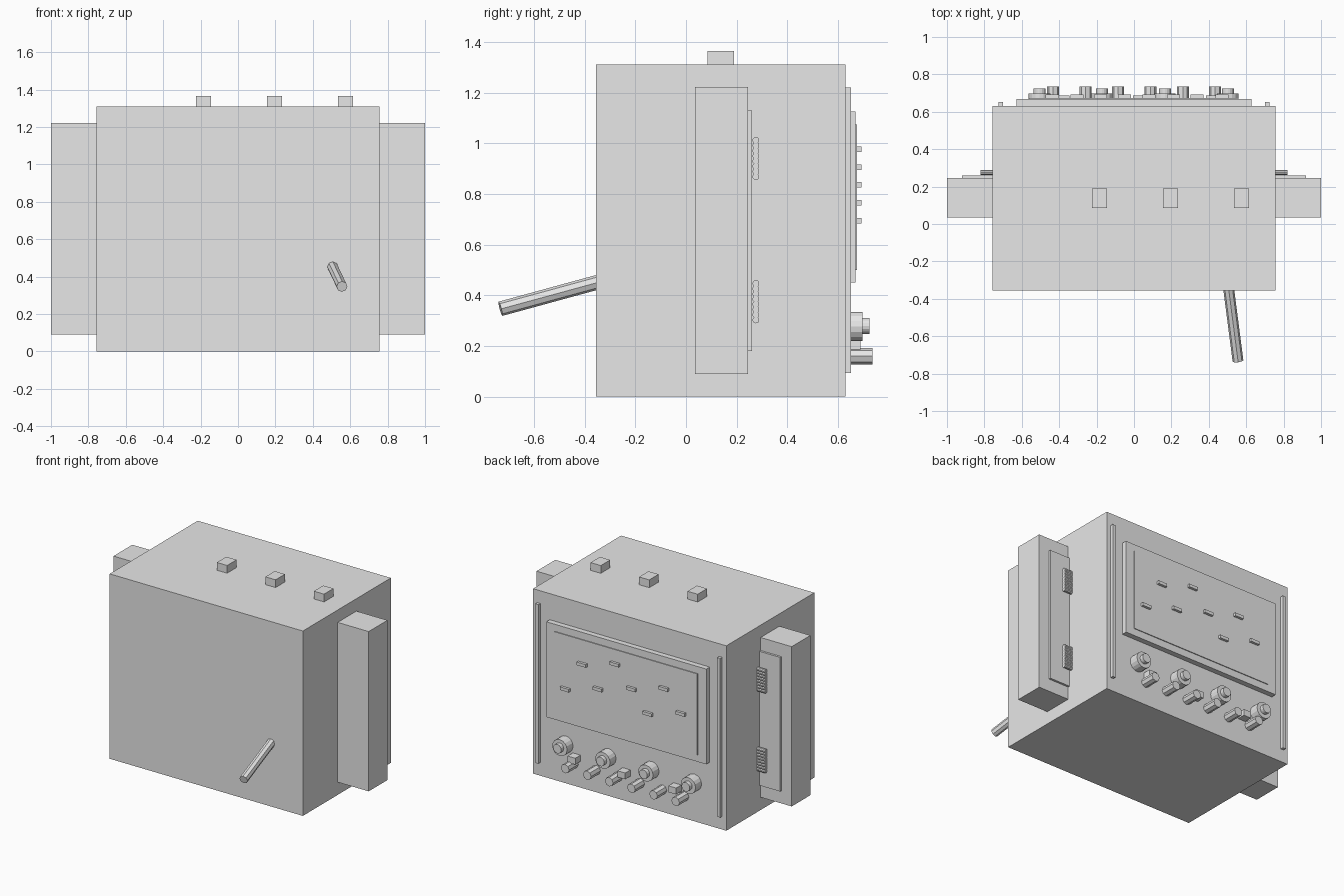
import bpy
from mathutils import Vector

if "Cube" in bpy.data.objects:
    bpy.data.objects.remove(bpy.data.objects["Cube"], do_unlink=True)

grey = bpy.data.materials.new("light grey")
grey.use_nodes = True
grey.diffuse_color = (0.8, 0.8, 0.8, 1)
grey.node_tree.nodes["Principled BSDF"].inputs["Base Color"].default_value = (0.8, 0.8, 0.8, 1)


def finish(name):
    ob = bpy.context.object
    ob.name = name
    ob.data.materials.append(grey)
    return ob


def box(name, x, y, z):
    """Box from (min, max) ranges along each axis."""
    bpy.ops.mesh.primitive_cube_add(size=1)
    ob = finish(name)
    for v in ob.data.vertices:
        v.co = [r[0] if c < 0 else r[1] for c, r in zip(v.co, (x, y, z))]
    return ob


def rod(name, start, end, radius, sides):
    a, b = Vector(start), Vector(end)
    bpy.ops.mesh.primitive_cylinder_add(
        vertices=sides, radius=radius, depth=(b - a).length, location=(a + b) / 2,
        rotation=(b - a).to_track_quat('Z', 'Y').to_euler())
    return finish(name)


def span(centre, size):
    return (centre - size / 2, centre + size / 2)


BACK = 0.63

# Cabinet, top lugs and front lever
box("cabinet", (-0.757, 0.757), (-0.355, BACK), (0, 1.31))
for x in (-0.185, 0.195, 0.575):
    box("top_lug", span(x, 0.08), (0.085, 0.19), (1.3, 1.365))
rod("lever", (0.5, -0.3, 0.465), (0.556, -0.732, 0.347), 0.029, 8)

# Side cases with hatch plates, hinges and back trim strips
for side, s in (("left", 1), ("right", -1)):
    box(side + "_case", sorted((s * 0.75, s)), (0.035, 0.245), (0.09, 1.222))
    box(side + "_hatch", sorted((s * 0.75, s * 0.92)), (0.24, 0.26), (0.18, 1.13))
    for base in (0.303, 0.868):
        for i in range(8):
            z = base + i * 0.0205
            rod(side + "_hinge_ring", (s * 0.75, 0.276, z), (s * 0.82, 0.276, z), 0.0135, 10)
    box(side + "_trim", span(s * 0.713, 0.024), (BACK - 0.01, 0.652), (0.093, 1.22))

# Back panel: frame and raised screen
box("panel_frame", (-0.627, 0.627), (BACK - 0.01, 0.668), (0.45, 1.125))
box("screen", (-0.56, 0.56), (0.66, 0.674), (0.5, 1.075))

# Indicator buttons
for x, z in ((0.08, 0.977), (0.337, 0.906), (-0.304, 0.906), (-0.05, 0.836),
             (0.212, 0.765), (-0.437, 0.765), (0.47, 0.695), (-0.179, 0.695)):
    box("button", span(x, 0.07), (0.67, 0.692), span(z, 0.022))

# Dials, pegs and switches
for x in (-0.505, -0.172, 0.165, 0.502):
    rod("dial_base", (x, BACK - 0.01, 0.277), (x, 0.697, 0.277), 0.058, 16)
    rod("dial_cap", (x, 0.69, 0.279), (x, 0.725, 0.279), 0.032, 16)
for x in (-0.432, -0.259, -0.085, 0.088, 0.261, 0.434):
    rod("peg", (x, BACK - 0.01, 0.16), (x, 0.735, 0.16), 0.032, 8)
for x in (-0.374, 0.025, 0.416):
    box("switch", span(x, 0.06), (BACK - 0.01, 0.688), (0.185, 0.23))
